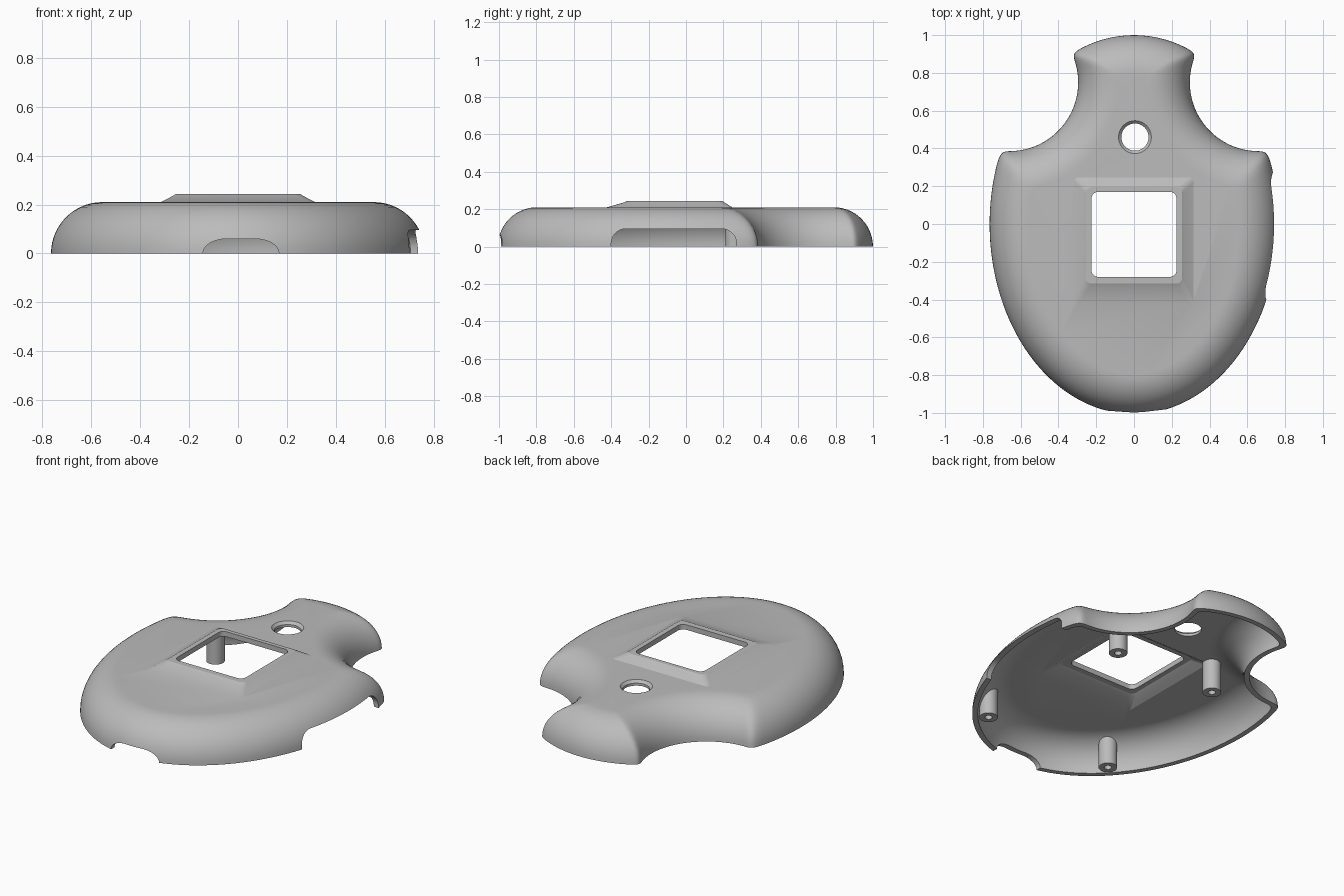
import bpy, bmesh, math
from math import sin, cos, pi

if "Cube" in bpy.data.objects:
    bpy.data.objects.remove(bpy.data.objects["Cube"])

HEIGHT, WALL = 0.21, 0.03
BODY_A, BODY_B = 0.765, 1.007      # half axes of the oval body
SIDE_X, SIDE_Y, SIDE_R = 0.66, 0.75, 0.365   # scooped side circles
TIP_Y, TIP_R = 0.4, 0.6            # arc across the neck end

grey = bpy.data.materials.new("plain grey")
grey.use_nodes = True
grey.diffuse_color = (0.5, 0.5, 0.5, 1)
grey.node_tree.nodes["Principled BSDF"].inputs["Base Color"].default_value = (0.5, 0.5, 0.5, 1)


def loft(name, rings):
    """Closed solid through rings of equal point count, capped at both ends."""
    bm = bmesh.new()
    loops = [[bm.verts.new(p) for p in ring] for ring in rings]
    n = len(loops[0])
    for low, high in zip(loops, loops[1:]):
        for i in range(n):
            j = (i + 1) % n
            bm.faces.new((low[i], low[j], high[j], high[i]))
    bm.faces.new(loops[0][::-1])
    bm.faces.new(loops[-1])
    bmesh.ops.recalc_face_normals(bm, faces=bm.faces)
    mesh = bpy.data.meshes.new(name)
    bm.to_mesh(mesh)
    bm.free()
    mesh.materials.append(grey)
    obj = bpy.data.objects.new(name, mesh)
    bpy.context.collection.objects.link(obj)
    return obj


def combine(target, tool, operation):
    """Apply a boolean and discard the tool."""
    mod = target.modifiers.new(operation, "BOOLEAN")
    mod.object, mod.operation, mod.solver = tool, operation, "EXACT"
    bpy.context.view_layer.objects.active = target
    bpy.ops.object.modifier_apply(modifier=mod.name)
    bpy.data.objects.remove(tool)


def crossing(curve, start, end, inset):
    """Parameter where a curve enters the scooped side circle."""
    for _ in range(40):
        mid = (start + end) / 2
        x, y = curve(mid)
        if math.hypot(x - SIDE_X, y - SIDE_Y) > SIDE_R + inset:
            start = mid
        else:
            end = mid
    return start


def outline(inset, z):
    """Plan outline shrunk by an inset, with softened corners."""
    def oval(t):
        nx, ny = cos(t) / BODY_A, sin(t) / BODY_B
        size = math.hypot(nx, ny)
        return BODY_A * cos(t) - inset * nx / size, BODY_B * sin(t) - inset * ny / size

    def scoop(t):
        r = SIDE_R + inset
        return SIDE_X + r * cos(t), SIDE_Y + r * sin(t)

    def tip(t):
        return (TIP_R - inset) * cos(t), TIP_Y + (TIP_R - inset) * sin(t)

    t_body = crossing(oval, -pi / 2, 0.6, inset)
    t_tip = crossing(tip, pi / 2, pi / 6, inset)
    angles = []
    for x, y in (oval(t_body), tip(t_tip)):
        angles.append(math.atan2(y - SIDE_Y, x - SIDE_X) % (2 * pi))
    half = []
    for curve, a, b, n in ((oval, -pi / 2, t_body, 120),
                           (scoop, angles[0], angles[1], 80),
                           (tip, t_tip, pi / 2, 36)):
        half += [curve(a + (b - a) * i / n) for i in range(n)]
    half.append(tip(pi / 2))
    ring = half + [(-x, y) for x, y in half[-2:0:-1]]
    n = len(ring)
    for _ in range(12):
        ring = [tuple((ring[i - 1][k] + 2 * ring[i][k] + ring[(i + 1) % n][k]) / 4
                      for k in (0, 1)) for i in range(n)]
    return [(x, y, z) for x, y in ring]


def dome(radius):
    """Rings of the rounded edge, from the rim up to the flat top."""
    steps = [i / 14 * pi / 2 for i in range(15)]
    return [outline(HEIGHT - radius * cos(a), radius * sin(a)) for a in steps]


def rounded_rect(half_x, y0, y1, r, z):
    ring = []
    for cx, cy, start in ((half_x - r, y1 - r, 0), (r - half_x, y1 - r, 1),
                          (r - half_x, y0 + r, 2), (half_x - r, y0 + r, 3)):
        for i in range(9):
            a = (start + i / 8) * pi / 2
            ring.append((cx + r * cos(a), cy + r * sin(a), z))
    return ring


def circle(x, y, r, z, n=40):
    return [(x + r * cos(2 * pi * i / n), y + r * sin(2 * pi * i / n), z) for i in range(n)]


def pad(name, drop):
    """Raised sloping surround of the window."""
    return loft(name, [rounded_rect(0.38, -0.54, 0.30, 0.01, 0.177 - drop),
                       rounded_rect(0.265, -0.33, 0.205, 0.03, 0.236 - drop),
                       rounded_rect(0.255, -0.315, 0.195, 0.03, 0.243 - drop)])


def arch(half, height, rx, rz):
    """Notch profile with rounded upper corners."""
    pts = [(-half, -0.05), (half, -0.05)]
    for side in (1, -1):
        arc = [(side * (half - rx + rx * cos(a)), height - rz + rz * sin(a))
               for a in [i * pi / 20 for i in range(11)]]
        pts += arc[::side]
    return pts


# Hollow interior, leaving screw posts standing
cavity = loft("cavity", [outline(WALL, -0.1)] + dome(HEIGHT - WALL))
combine(cavity, pad("inner_pad", WALL), "UNION")
posts = [(s * x, y) for s in (1, -1) for x, y in ((0.33, 0.26), (0.42, -0.72))]
for x, y in posts:
    combine(cavity, loft("post", [circle(x, y, 0.05, -0.2), circle(x, y, 0.05, 0.3)]), "DIFFERENCE")

# Outer shell with raised surround
shell = loft("shell_cover", dome(HEIGHT))
combine(shell, pad("outer_pad", 0), "UNION")
combine(shell, cavity, "DIFFERENCE")

# Window, countersunk round hole, rim notches and screw holes
front = arch(0.155, 0.06, 0.1, 0.058)
side = arch(0.335, 0.095, 0.08, 0.08)
cutters = [
    loft("window", [rounded_rect(0.225, -0.28, 0.17, 0.035, z) for z in (0.05, 0.3)]),
    loft("round_hole", [circle(0.005, 0.46, r, z) for r, z in
                        ((0.072, 0.1), (0.072, 0.195), (0.088, 0.211), (0.088, 0.3))]),
    loft("front_notch", [[(u + 0.012, y, z) for u, z in front] for y in (-1.1, -0.9)]),
    loft("side_notch", [[(x, u - 0.065, z) for u, z in side] for x in (0.6, 0.9)]),
]
cutters += [loft("screw_hole", [circle(x, y, 0.02, z, 20) for z in (-0.1, 0.1)]) for x, y in posts]
for cutter in cutters:
    combine(shell, cutter, "DIFFERENCE")

# Smooth the curved surfaces, keep the edges crisp
bpy.ops.object.select_all(action="DESELECT")
shell.select_set(True)
bpy.context.view_layer.objects.active = shell
bpy.ops.object.shade_smooth_by_angle(angle=math.radians(16))
